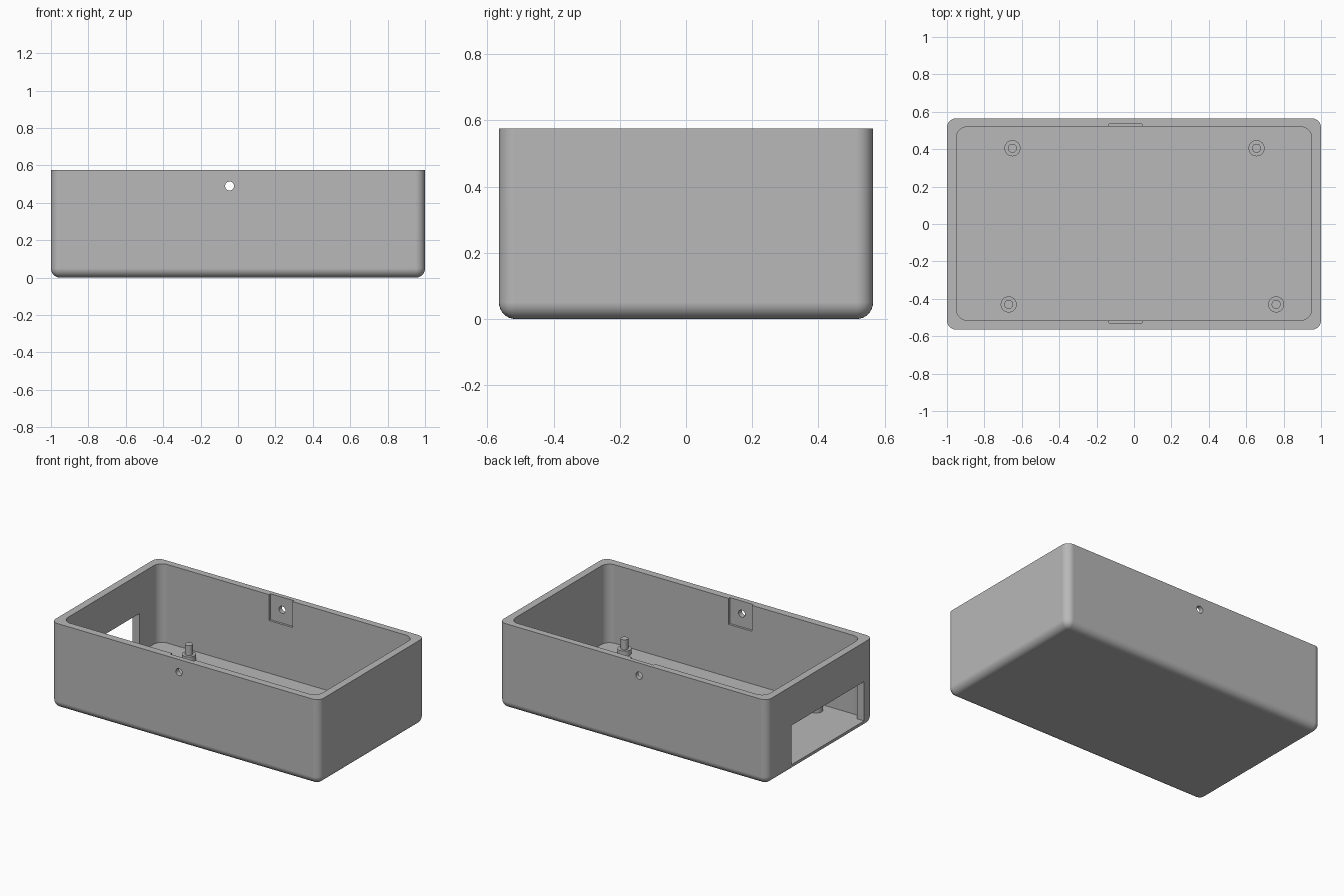
import bpy
import bmesh
from math import radians
from mathutils import Matrix

cube = bpy.data.objects.get("Cube")
if cube:
    bpy.data.objects.remove(cube, do_unlink=True)

# One grey plastic for everything
grey = bpy.data.materials.new("grey plastic")
grey.use_nodes = True
colour = (0.48, 0.48, 0.48, 1)
grey.diffuse_color = colour
grey.node_tree.nodes["Principled BSDF"].inputs["Base Color"].default_value = colour

TOP, FLOOR = 0.575, 0.045
HOLE_X, HOLE_Z = -0.045, 0.49


def add_object(name, bm):
    mesh = bpy.data.meshes.new(name)
    bm.to_mesh(mesh)
    bm.free()
    obj = bpy.data.objects.new(name, mesh)
    mesh.materials.append(grey)
    bpy.context.collection.objects.link(obj)
    return obj


def box(name, low, high, radius=0, round_bottom=False):
    """Box between two corners, with rounded upright and bottom edges."""
    bm = bmesh.new()
    bmesh.ops.create_cube(bm, size=1)
    for v in bm.verts:
        v.co = [lo if c < 0 else hi for c, lo, hi in zip(v.co, low, high)]
    if radius:
        edges = []
        for e in bm.edges:
            a, b = (v.co.z for v in e.verts)
            if a != b or (round_bottom and a == low[2]):
                edges.append(e)
        bmesh.ops.bevel(bm, geom=edges, offset=radius, segments=8,
                        profile=0.5, affect='EDGES')
    return add_object(name, bm)


def cylinder(name, radius, depth, matrix):
    bm = bmesh.new()
    bmesh.ops.create_cone(bm, cap_ends=True, segments=32, radius1=radius,
                          radius2=radius, depth=depth, matrix=matrix)
    return add_object(name, bm)


def activate(obj):
    bpy.ops.object.select_all(action='DESELECT')
    obj.select_set(True)
    bpy.context.view_layer.objects.active = obj


def cut(target, cutter):
    mod = target.modifiers.new("cut", 'BOOLEAN')
    mod.operation = 'DIFFERENCE'
    mod.solver = 'EXACT'
    mod.object = cutter
    activate(target)
    bpy.ops.object.modifier_apply(modifier=mod.name)
    bpy.data.objects.remove(cutter, do_unlink=True)


def smooth(obj):
    activate(obj)
    bpy.ops.object.shade_smooth_by_angle(angle=radians(30))


# Open-topped case with rounded edges
case = box("case", (-1, -0.565, 0), (1, 0.565, TOP), 0.05, True)
cut(case, box("cavity", (-0.95, -0.515, FLOOR), (0.95, 0.52, 1), 0.06))

# Shallow pockets at the rim, inside the front and back walls
cut(case, box("pockets", (-0.133, -0.53, 0.4), (0.043, 0.535, 1)))

# Screw holes through the front and back walls
cut(case, cylinder("screw_holes", 0.024, 2,
                   Matrix.Translation((HOLE_X, 0, HOLE_Z))
                   @ Matrix.Rotation(radians(90), 4, 'X')))

# Port window in the end wall, level with the floor
cut(case, box("port_window", (-1.2, -0.47, FLOOR), (-0.9, 0.305, 0.31)))
smooth(case)
normals = case.modifiers.new("flat walls", 'WEIGHTED_NORMAL')
normals.keep_sharp = True

# Board mounts: a wide foot with a thin pin on top
for place, x, y in (("back_right", -0.65, 0.405), ("back_left", 0.655, 0.405),
                    ("front_right", -0.67, -0.43), ("front_left", 0.76, -0.43)):
    for part, radius, low, high in (("foot", 0.043, 0.03, 0.08),
                                    ("pin", 0.024, 0.07, 0.147)):
        centre = Matrix.Translation((x, y, (low + high) / 2))
        smooth(cylinder(f"{place}_mount_{part}", radius, high - low, centre))
